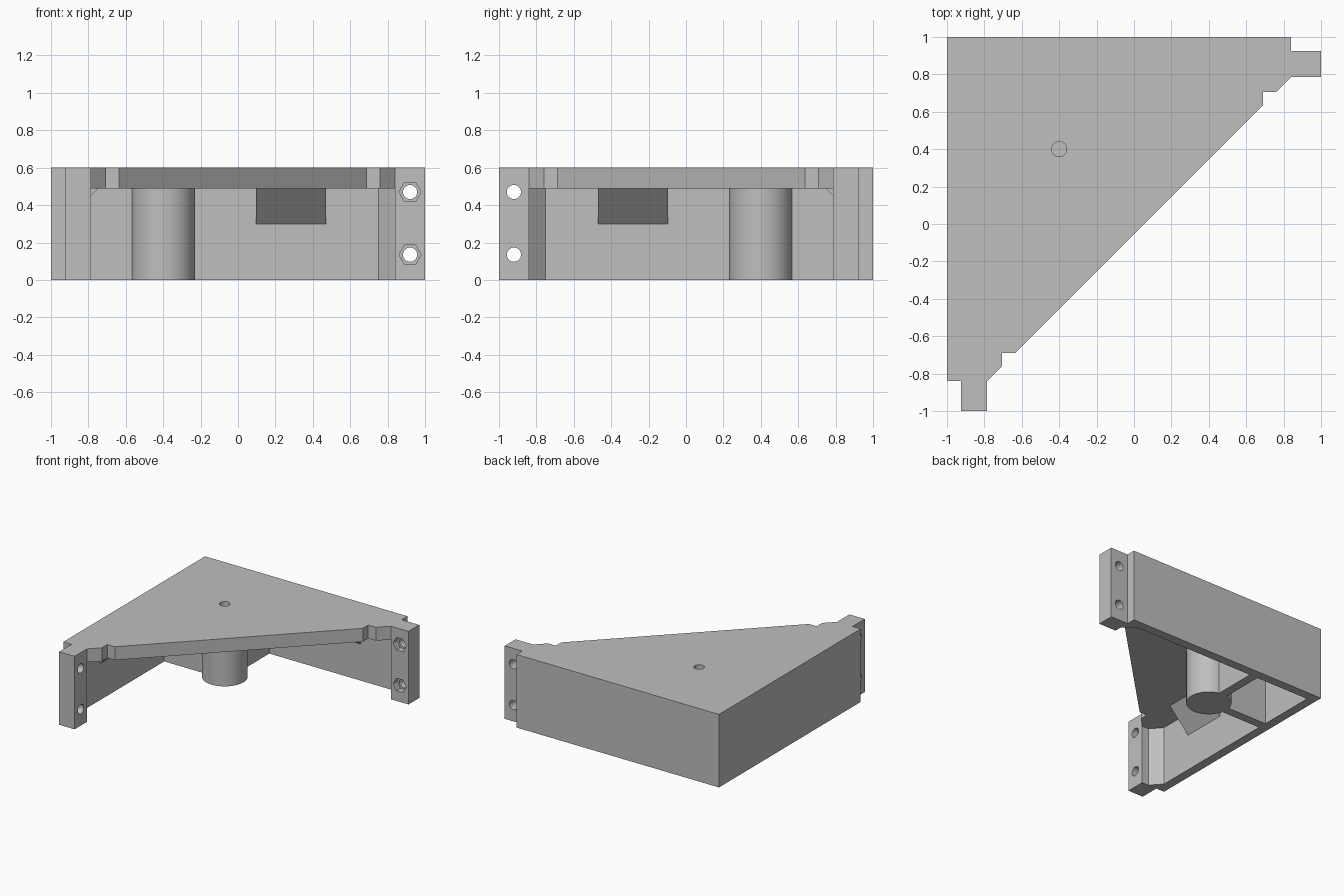
import bpy, bmesh, math
from mathutils import Vector, Matrix

cube = bpy.data.objects.get("Cube")
if cube:
    bpy.data.objects.remove(cube, do_unlink=True)

HEIGHT, PLATE_Z = 0.6, 0.49
WALL = 0.925            # inner face of the walls
TOWER = (-0.4, 0.4)     # centre of the tower

grey = bpy.data.materials.new("light_grey")
grey.use_nodes = True
colour = (0.52, 0.52, 0.52, 1)
grey.diffuse_color = colour
grey.node_tree.nodes["Principled BSDF"].inputs["Base Color"].default_value = colour

# Reflection that swaps the two arms of the corner
SWAP = Matrix(((0, -1, 0, 0), (-1, 0, 0, 0), (0, 0, 1, 0), (0, 0, 0, 1)))
ARMS = (("back", Matrix()), ("left", SWAP))


def finish(name, bm):
    bmesh.ops.recalc_face_normals(bm, faces=bm.faces)
    mesh = bpy.data.meshes.new(name)
    bm.to_mesh(mesh)
    bm.free()
    mesh.materials.append(grey)
    obj = bpy.data.objects.new(name, mesh)
    bpy.context.collection.objects.link(obj)
    return obj


def prism(name, points, push, matrix=Matrix()):
    bm = bmesh.new()
    face = bm.faces.new([bm.verts.new(p) for p in points])
    moved = bmesh.ops.extrude_face_region(bm, geom=[face])["geom"]
    verts = [v for v in moved if isinstance(v, bmesh.types.BMVert)]
    bmesh.ops.translate(bm, verts=verts, vec=Vector(push))
    bm.transform(matrix)
    return finish(name, bm)


def rod(name, radius, start, end, sides=64, matrix=Matrix()):
    start, end = Vector(start), Vector(end)
    axis = end - start
    bm = bmesh.new()
    bmesh.ops.create_cone(bm, cap_ends=True, segments=sides, radius1=radius,
                          radius2=radius, depth=axis.length)
    turn = axis.to_track_quat('Z', 'Y').to_matrix().to_4x4()
    bm.transform(matrix @ Matrix.Translation((start + end) / 2) @ turn)
    return finish(name, bm)


def cut(obj, cutters):
    bpy.context.view_layer.objects.active = obj
    for cutter in cutters:
        mod = obj.modifiers.new("cut", 'BOOLEAN')
        mod.operation, mod.solver, mod.object = 'DIFFERENCE', 'EXACT', cutter
        bpy.ops.object.modifier_apply(modifier=mod.name)


def mirrored_outline(half, z):
    """Close an outline from its half, walking back along the other arm."""
    other = [(-y, -x) for x, y in reversed(half)]
    return [(x, y, z) for x, y in half + other]


# Triangular top plate with notched ends
tab = [(0.84, 1), (0.84, WALL), (1, WALL), (1, 0.785), (0.84, 0.785)]
plate_half = tab + [(0.76, 0.705), (0.69, 0.705), (0.69, 0.635)]
plate = prism("top_plate", [(-1, 1, PLATE_Z)] + mirrored_outline(plate_half, PLATE_Z),
              (0, 0, HEIGHT - PLATE_Z))

# L-shaped wall with thickened bolt tabs
wall_half = tab + [(0.84, 0.845), (0.75, WALL)]
walls = prism("corner_walls",
              [(-1, 1, 0)] + mirrored_outline(wall_half, 0) + [(-WALL, WALL, 0)],
              (0, 0, PLATE_Z))
# the inner corner must lie between the two halves
bpy.data.objects.remove(walls, do_unlink=True)
inner = [(x, y, 0) for x, y in wall_half] + [(-WALL, WALL, 0)]
inner += [(-y, -x, 0) for x, y in reversed(wall_half)] + [(-1, 1, 0)]
walls = prism("corner_walls", inner, (0, 0, PLATE_Z))

# Hollow tower under the plate
cx, cy = TOWER
tower = rod("tower", 0.17, (cx, cy, 0), (cx, cy, PLATE_Z))
bore = rod("bore_cutter", 0.085, (cx, cy, -0.1), (cx, cy, PLATE_Z + 0.1))
screw = rod("screw_cutter", 0.04, (cx, cy, 0.3), (cx, cy, 0.8))
cut(tower, [bore])
cut(plate, [screw])
cutters = [bore, screw]

bolt_cutters = []
for side, matrix in ARMS:
    # Rib joining the tower to the wall
    prism(side + "_rib",
          [(cx - 0.037, cy + 0.15, 0), (cx + 0.037, cy + 0.15, 0),
           (cx + 0.037, WALL, 0), (cx - 0.037, WALL, 0)],
          (0, 0, PLATE_Z), matrix)
    # Sloped gusset under the plate
    prism(side + "_gusset",
          [(0.095, WALL, 0.3), (0.095, 0.748, PLATE_Z), (0.095, WALL, PLATE_Z)],
          (0.375, 0, 0), matrix)
    # Bolt holes with hexagonal nut pockets
    for z in (0.135, 0.47):
        bolt_cutters.append(rod("bolt_cutter", 0.038, (0.92, 0.6, z),
                                (0.92, 1.1, z), 32, matrix))
        pocket = [(0.92 + 0.059 * math.cos(k * math.pi / 3), 0.7,
                   z + 0.059 * math.sin(k * math.pi / 3)) for k in range(6)]
        bolt_cutters.append(prism("nut_cutter", pocket, (0, 0.135, 0), matrix))

for part in (walls, plate):
    cut(part, bolt_cutters)
for cutter in cutters + bolt_cutters:
    bpy.data.objects.remove(cutter, do_unlink=True)

# Smooth round surfaces, keep edges crisp
bpy.ops.object.select_all(action='DESELECT')
for part in (walls, plate, tower):
    part.select_set(True)
bpy.context.view_layer.objects.active = plate
bpy.ops.object.shade_smooth_by_angle(angle=math.radians(30))
